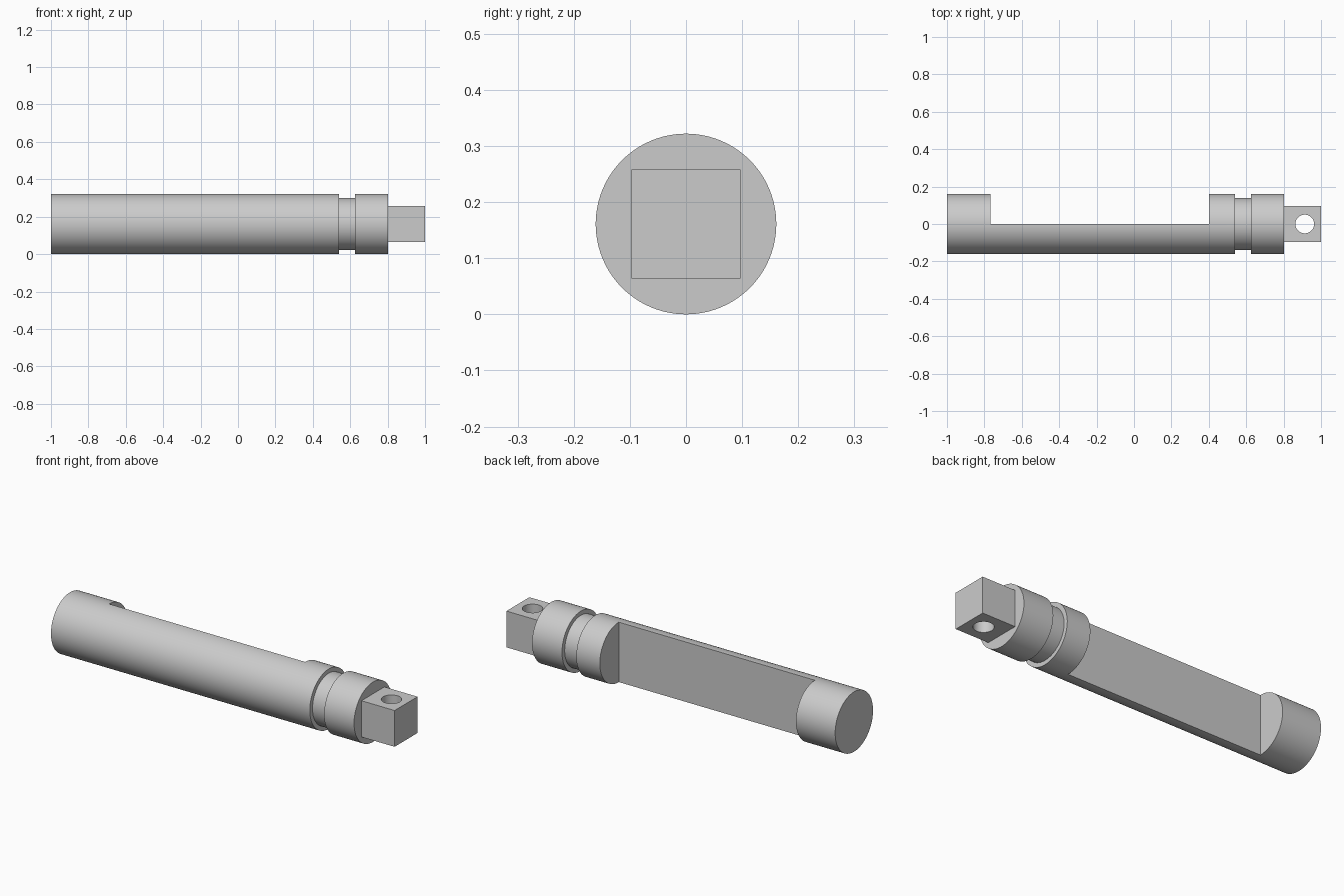
import bpy
import math

if "Cube" in bpy.data.objects:
    bpy.data.objects.remove(bpy.data.objects["Cube"])

R = 0.161          # shaft radius, also the height of its axis
SEGMENTS = 96

steel = bpy.data.materials.new("grey steel")
steel.use_nodes = True
steel.diffuse_color = (0.6, 0.6, 0.6, 1)
steel.node_tree.nodes["Principled BSDF"].inputs["Base Color"].default_value = (0.6, 0.6, 0.6, 1)


def box(name, low, high):
    bpy.ops.mesh.primitive_cube_add(size=1, location=[(a + b) / 2 for a, b in zip(low, high)])
    obj = bpy.context.object
    obj.name = name
    obj.scale = [b - a for a, b in zip(low, high)]
    bpy.ops.object.transform_apply(location=True, rotation=True, scale=True)
    return obj


def lathe(name, profile):
    """Turn (x, radius) points into a closed solid around the shaft axis."""
    verts, faces, n = [], [], SEGMENTS
    for x, r in profile:
        for i in range(n):
            a = math.tau * i / n
            verts.append((x, r * math.cos(a), R + r * math.sin(a)))
    for k in range(len(profile) - 1):
        for i in range(n):
            j = (i + 1) % n
            faces.append((k * n + i, (k + 1) * n + i, (k + 1) * n + j, k * n + j))
    faces.append(tuple(range(n)))
    faces.append(tuple(reversed(range(len(verts) - n, len(verts)))))
    mesh = bpy.data.meshes.new(name)
    mesh.from_pydata(verts, [], faces)
    obj = bpy.data.objects.new(name, mesh)
    bpy.context.collection.objects.link(obj)
    return obj


def cut(obj, cutter):
    cutter.hide_render = True
    mod = obj.modifiers.new("cut", 'BOOLEAN')
    mod.operation = 'DIFFERENCE'
    mod.solver = 'EXACT'
    mod.object = cutter
    bpy.context.view_layer.objects.active = obj
    bpy.ops.object.modifier_apply(modifier=mod.name)
    bpy.data.objects.remove(cutter)


def finish(obj):
    obj.data.materials.clear()
    obj.data.materials.append(steel)
    bpy.ops.object.select_all(action='DESELECT')
    obj.select_set(True)
    bpy.context.view_layer.objects.active = obj
    bpy.ops.object.shade_smooth_by_angle(angle=math.radians(30))


# Round shaft with a ring groove, half cut away at the back
shaft = lathe("shaft", [(-1, R), (0.54, R), (0.54, 0.138),
                        (0.625, 0.138), (0.625, R), (0.803, R)])
cut(shaft, box("flat_cutter", (-0.767, 0, -0.1), (0.4, 0.4, 0.5)))
finish(shaft)

# Square drive end with a vertical pin hole
S = 0.0975
drive = box("square_drive", (0.803, -S, R - S), (1, S, R + S))
bpy.ops.mesh.primitive_cylinder_add(vertices=48, radius=0.05, depth=1, location=(0.913, 0, R))
cut(drive, bpy.context.object)
finish(drive)
